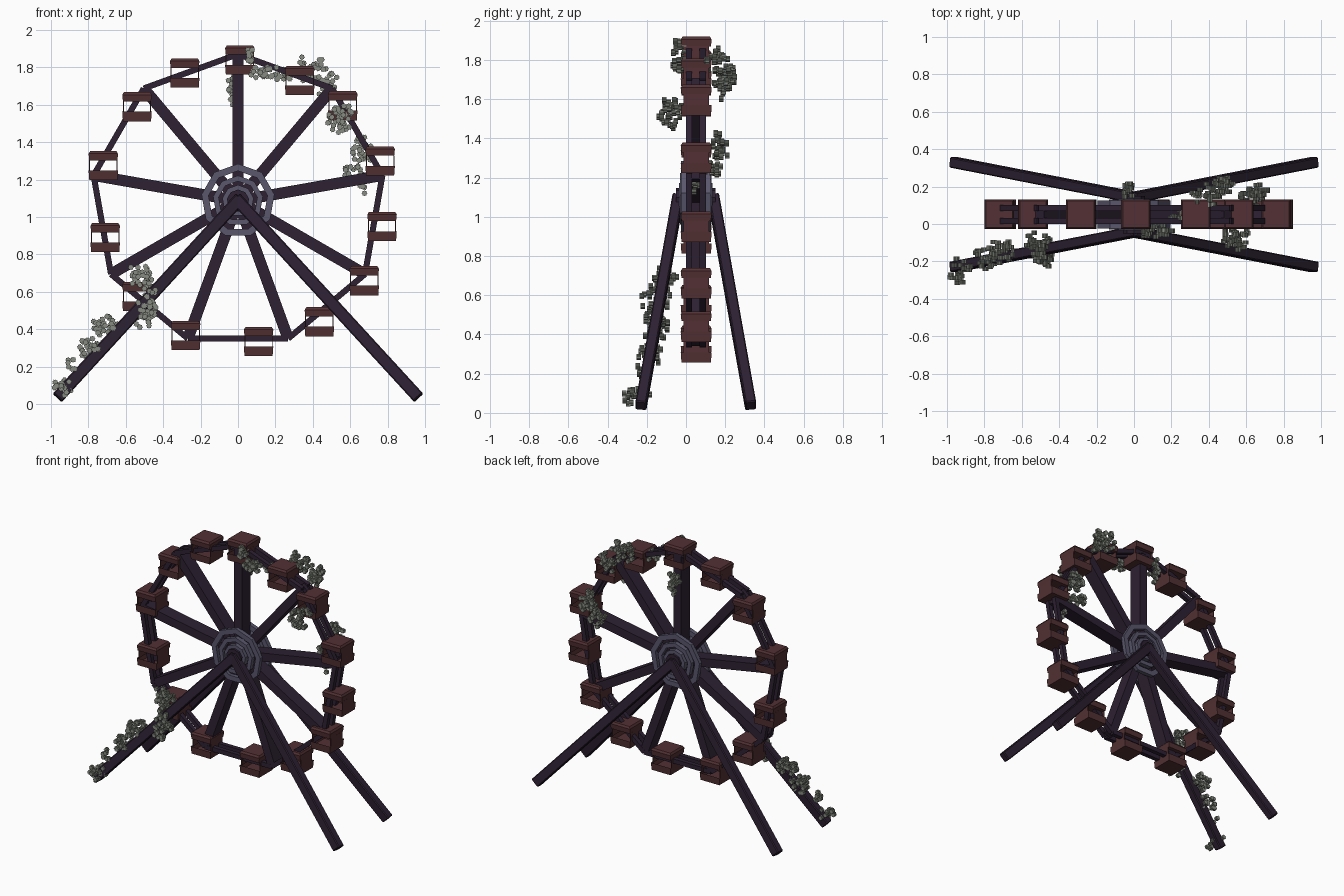
import bpy, bmesh, math, random
from mathutils import Vector, Matrix

if "Cube" in bpy.data.objects:
    bpy.data.objects.remove(bpy.data.objects["Cube"])

random.seed(4)
YC, ZC, R, N = 0.05, 1.087, 0.784, 9      # wheel centre, rim radius, sides


def material(name, rgb):
    m = bpy.data.materials.new(name)
    m.diffuse_color = (*rgb, 1)
    m.use_nodes = True
    m.node_tree.nodes["Principled BSDF"].inputs["Base Color"].default_value = m.diffuse_color
    return m


DARK = material("dark_metal", (0.026, 0.015, 0.032))
RED = material("cabin_red", (0.085, 0.030, 0.033))
HUB = material("hub_metal", (0.10, 0.095, 0.15))
LEAF = material("leaf_grey", (0.24, 0.26, 0.22))


def finish(bm, name, mat):
    bmesh.ops.recalc_face_normals(bm, faces=bm.faces)
    me = bpy.data.meshes.new(name)
    bm.to_mesh(me)
    bm.free()
    me.materials.append(mat)
    ob = bpy.data.objects.new(name, me)
    bpy.context.collection.objects.link(ob)
    return ob


def box(bm, centre, size, taper=1.0):
    """Box whose bottom is scaled by taper; returns its vertices."""
    vs = bmesh.ops.create_cube(bm, size=1)["verts"]
    for v in vs:
        k = taper if v.co.z < 0 else 1
        v.co = Vector(centre) + Vector((v.co.x * size[0] * k, v.co.y * size[1] * k, v.co.z * size[2]))
    return vs


def beam(bm, p, q, width, depth):
    """Rectangular bar from p to q, depth measured along y."""
    p, q = Vector(p), Vector(q)
    d = (q - p).normalized()
    side = d.cross(Vector((0, 1, 0))).normalized()
    up = side.cross(d)
    rot = Matrix((side, up, d)).transposed().to_4x4()
    m = Matrix.Translation((p + q) / 2) @ rot @ Matrix.Diagonal((width, depth, (q - p).length, 1))
    bmesh.ops.create_cube(bm, size=1, matrix=m)


def rim_point(i, r, y):
    a = math.tau * i / N
    return Vector((r * math.sin(a), y, ZC + r * math.cos(a)))


def ring(bm, r_out, r_in, y0, y1):
    """Nine-sided flat ring around the axle."""
    loops = [[bm.verts.new(rim_point(i, r, y)) for i in range(N)]
             for r, y in ((r_out, y0), (r_out, y1), (r_in, y1), (r_in, y0))]
    for a, b in zip(loops, loops[1:] + loops[:1]):
        for i in range(N):
            j = (i + 1) % N
            bm.faces.new((a[i], a[j], b[j], b[i]))


# spokes
bm = bmesh.new()
for i in range(N):
    beam(bm, rim_point(i, 0.04, YC), rim_point(i, R, YC), 0.06, 0.10)
finish(bm, "spokes", DARK)

# twin rim rails
for name, y in (("front_rim", YC - 0.035), ("back_rim", YC + 0.035)):
    bm = bmesh.new()
    for i in range(N):
        beam(bm, rim_point(i, R, y), rim_point(i + 1, R, y), 0.032, 0.032)
    finish(bm, name, DARK)

# hub rings on both faces, and axle
for name, s in (("front_hub", -1), ("back_hub", 1)):
    bm = bmesh.new()
    for ro, ri, t in ((0.198, 0.16, 0.075), (0.135, 0.105, 0.08), (0.085, 0.04, 0.085)):
        ring(bm, ro, ri, YC + s * 0.045, YC + s * t)
    finish(bm, name, HUB)
bm = bmesh.new()
ring(bm, 0.06, 0.005, YC - 0.10, YC + 0.10)
finish(bm, "axle", DARK)

# A-frame legs
for name, s in (("front_leg", -1), ("back_leg", 1)):
    for side, sx in (("left", -1), ("right", 1)):
        bm = bmesh.new()
        beam(bm, (-sx * 0.012, YC + s * 0.09, 1.10), (sx * 0.965, YC + s * 0.28, 0.035), 0.066, 0.056)
        bmesh.ops.bevel(bm, geom=bm.edges[:], offset=0.006, segments=1, affect='EDGES')
        finish(bm, f"{name}_{side}", DARK)

# cabins: roof slab with cap, side panels, hollow tub
bm = bmesh.new()
box(bm, (0, 0, 0.046), (0.158, 0.158, 0.036), 0.95)
cap = box(bm, (0, 0, 0.071), (0.14, 0.14, 0.014), 1.12)
tub = box(bm, (0, 0, -0.052), (0.158, 0.158, 0.052), 0.95)
top = max((f for f in bm.faces if all(v in tub for v in f.verts)), key=lambda f: f.calc_center_median().z)
bmesh.ops.inset_region(bm, faces=[top], thickness=0.012)
for v in top.verts:
    v.co.z -= 0.035
for sx in (-1, 1):
    box(bm, (sx * 0.073, 0, 0.0), (0.005, 0.13, 0.06))
cabin = finish(bm, "cabin", RED)
spots = [(0.01, 1.84), (0.33, 1.73), (0.56, 1.595), (0.76, 1.30), (0.77, 0.95), (0.675, 0.66), (0.435, 0.44),
         (0.11, 0.335), (-0.28, 0.367), (-0.54, 0.575), (-0.71, 0.89), (-0.72, 1.275), (-0.54, 1.59), (-0.285, 1.77)]
for k, (x, z) in enumerate(spots):
    ob = cabin if k == 0 else bpy.data.objects.new(f"cabin_{k}", cabin.data)
    if k:
        bpy.context.collection.objects.link(ob)
    ob.location = (x, YC + 0.002, z)

# clumps of star-shaped leaves: centre, half-extents, count
clumps = {
    "leg_leaves": [((-0.94, -0.25, 0.08), (0.06, 0.07, 0.06), 26), ((-0.89, -0.23, 0.22), (0.04, 0.04, 0.06), 6),
                   ((-0.79, -0.18, 0.30), (0.09, 0.07, 0.06), 34), ((-0.71, -0.15, 0.42), (0.07, 0.07, 0.07), 34),
                   ((-0.50, -0.15, 0.48), (0.07, 0.07, 0.08), 40), ((-0.47, -0.15, 0.58), (0.05, 0.08, 0.08), 34),
                   ((-0.52, -0.11, 0.69), (0.08, 0.07, 0.07), 34)],
    "wheel_leaves": [((-0.03, 0.18, 1.70), (0.03, 0.05, 0.10), 22), ((0.06, -0.04, 1.86), (0.03, 0.04, 0.05), 12),
                     ((0.13, -0.03, 1.78), (0.09, 0.04, 0.04), 26), ((0.25, 0.05, 1.76), (0.06, 0.04, 0.04), 16),
                     ((0.39, 0.16, 1.79), (0.09, 0.06, 0.08), 34), ((0.48, 0.21, 1.70), (0.06, 0.06, 0.08), 36),
                     ((0.55, -0.07, 1.53), (0.08, 0.07, 0.09), 42), ((0.66, 0.17, 1.34), (0.06, 0.05, 0.10), 30),
                     ((0.62, 0.14, 1.25), (0.06, 0.06, 0.05), 18), ((0.67, 0.05, 1.16), (0.02, 0.03, 0.04), 6)],
}
for name, groups in clumps.items():
    bm = bmesh.new()
    for c, ext, n in groups:
        for _ in range(n):
            d = Vector([random.gauss(0, 1) for _ in range(3)]).normalized() * random.random() ** 0.45
            p = Vector([a + e * b for a, e, b in zip(c, ext, d)])
            spin = random.choice((0.0, 0.3))
            for turn in (0, math.pi / 4):
                m = (Matrix.Translation(p) @ Matrix.Rotation(turn + spin, 4, 'Y')
                     @ Matrix.Diagonal((0.023, 0.023, 0.023, 1)))
                bmesh.ops.create_cube(bm, size=1, matrix=m)
    finish(bm, name, LEAF)
